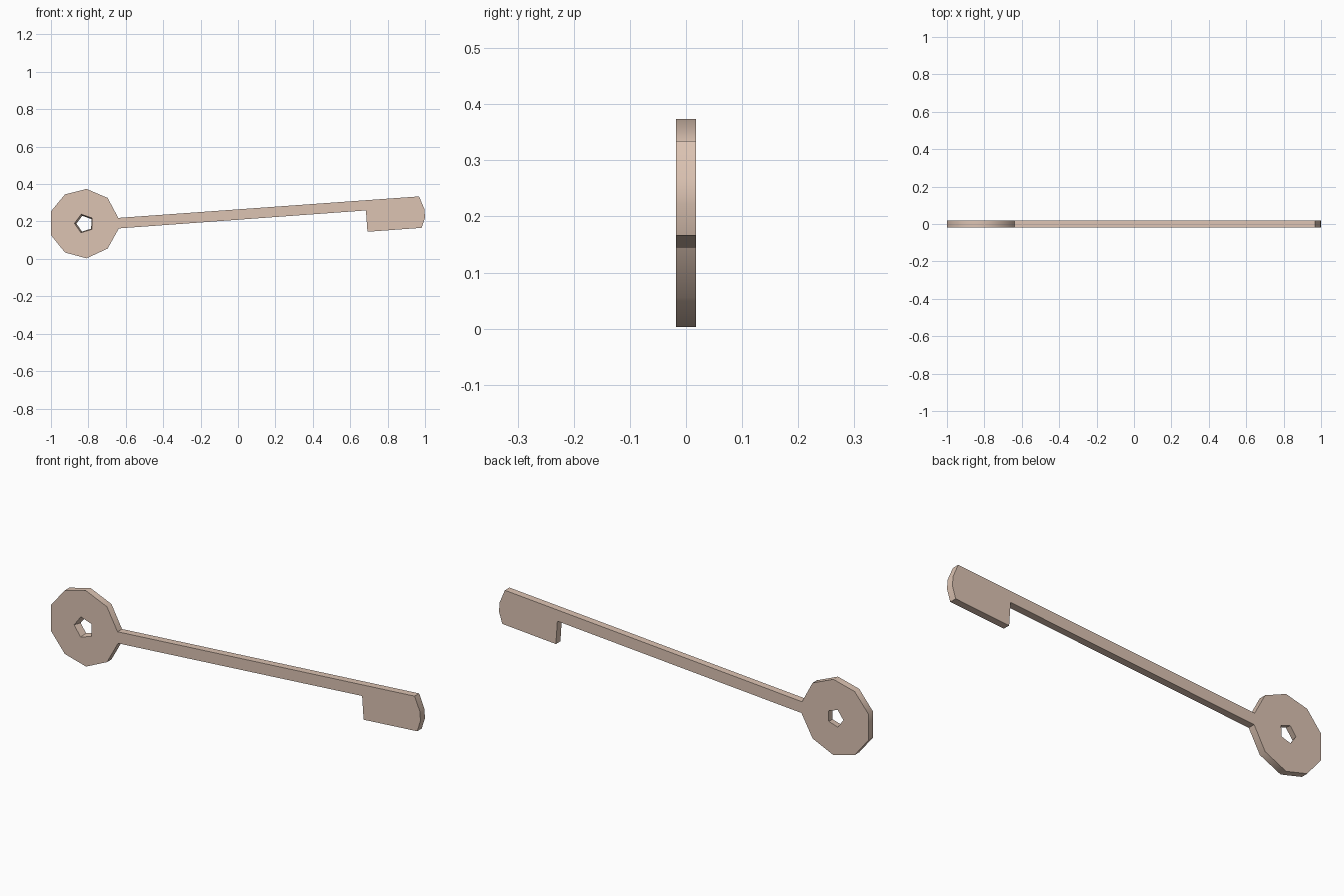
import bpy, bmesh
from math import radians, cos, sin

if "Cube" in bpy.data.objects:
    bpy.data.objects.remove(bpy.data.objects["Cube"])

T = 0.0175  # half thickness

# Side profile (x, z): round bow, slim shaft, single bit with a curved tip
outline = [(-1, .127), (-.925, .034), (-.81, .003), (-.697, .055), (-.637, .163),
           (.684, .259), (.692, .145), (.982, .166), (1, .222), (.996, .268),
           (.968, .334), (-.64, .219), (-.697, .326), (-.81, .374),
           (-.925, .345), (-1, .254)]


def pentagon(cx, cz, r):
    return [(cx + r * cos(radians(107 + 72 * i)), cz + r * sin(radians(107 + 72 * i)))
            for i in range(5)]


def loop(bm, points, y):
    verts = [bm.verts.new((x, y, z)) for x, z in points]
    edges = [bm.edges.new((verts[i - 1], verts[i])) for i in range(len(verts))]
    return verts, edges


def wall(bm, a, b):
    for i in range(len(a)):
        bm.faces.new((a[i - 1], a[i], b[i], b[i - 1]))


# Key plate: front and back faces joined by rim and a slightly tapered hole
bm = bmesh.new()
rims, holes = [], []
for y, hole in ((-T, pentagon(-.823, .189, .052)), (T, pentagon(-.82, .188, .044))):
    rim, rim_edges = loop(bm, outline, y)
    inner, inner_edges = loop(bm, hole, y)
    bmesh.ops.triangle_fill(bm, edges=rim_edges + inner_edges, use_beauty=True)
    rims.append(rim)
    holes.append(inner)
wall(bm, *rims)
wall(bm, *holes)
bmesh.ops.recalc_face_normals(bm, faces=bm.faces)

mesh = bpy.data.meshes.new("key")
bm.to_mesh(mesh)
bm.free()
key = bpy.data.objects.new("key", mesh)
bpy.context.collection.objects.link(key)
mat = bpy.data.materials.new("key_tan")
mat.diffuse_color = (.72, .55, .45, 1)
mat.use_nodes = True
mat.node_tree.nodes["Principled BSDF"].inputs["Base Color"].default_value = mat.diffuse_color
mesh.materials.append(mat)

# Smooth rim, sharp corners
bpy.context.view_layer.objects.active = key
key.select_set(True)
bpy.ops.object.shade_smooth_by_angle(angle=radians(40))
